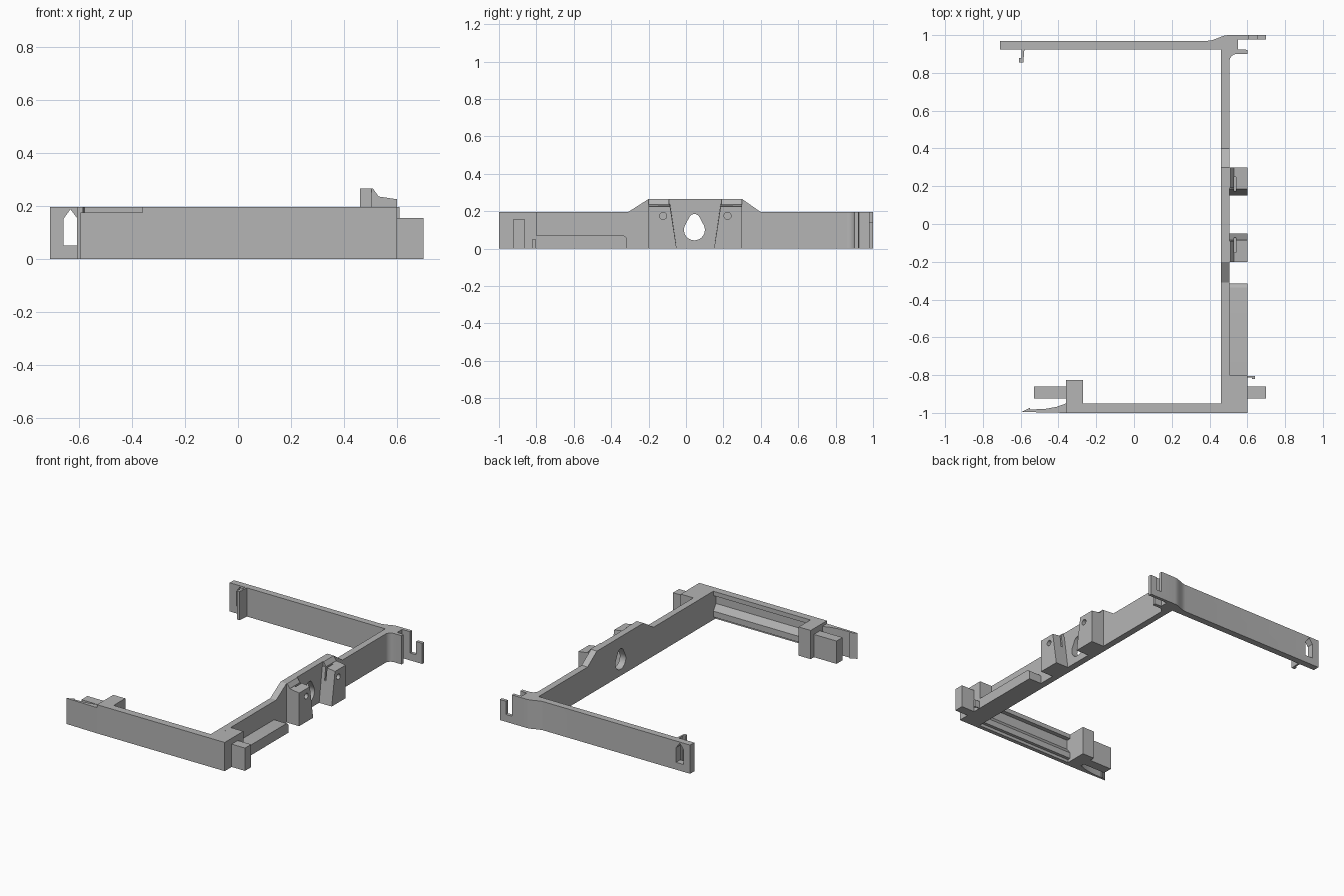
import bpy, bmesh, math
from mathutils import Vector

old = bpy.data.objects.get("Cube")
if old:
    bpy.data.objects.remove(old)

grey = bpy.data.materials.new("plain_grey")
grey.use_nodes = True
GREY = (0.46, 0.46, 0.46, 1)
grey.diffuse_color = GREY
grey.node_tree.nodes["Principled BSDF"].inputs["Base Color"].default_value = GREY


def prism(name, points, axis, lo, hi):
    """Extrude a 2D outline along an axis: x takes (y, z), y takes (x, z), z takes (x, y)."""
    place = {"x": lambda a, b, c: (c, a, b),
             "y": lambda a, b, c: (a, c, b),
             "z": lambda a, b, c: (a, b, c)}[axis]
    bm = bmesh.new()
    face = bm.faces.new([bm.verts.new(place(a, b, lo)) for a, b in points])
    out = bmesh.ops.extrude_face_region(bm, geom=[face])
    moved = [v for v in out["geom"] if isinstance(v, bmesh.types.BMVert)]
    bmesh.ops.translate(bm, verts=moved, vec=Vector(place(0, 0, hi - lo)))
    bmesh.ops.recalc_face_normals(bm, faces=bm.faces)
    mesh = bpy.data.meshes.new(name)
    bm.to_mesh(mesh)
    bm.free()
    mesh.materials.append(grey)
    obj = bpy.data.objects.new(name, mesh)
    bpy.context.collection.objects.link(obj)
    return obj


def box(name, x, y, z):
    outline = [(x[0], y[0]), (x[1], y[0]), (x[1], y[1]), (x[0], y[1])]
    return prism(name, outline, "z", *z)


def select(obj):
    bpy.ops.object.select_all(action="DESELECT")
    obj.select_set(True)
    bpy.context.view_layer.objects.active = obj


def cut(obj, cutter):
    mod = obj.modifiers.new("cut", "BOOLEAN")
    mod.operation = "DIFFERENCE"
    mod.solver = "EXACT"
    mod.object = cutter
    select(obj)
    bpy.ops.object.modifier_apply(modifier="cut")
    bpy.data.objects.remove(cutter)


def smooth(obj):
    select(obj)
    bpy.ops.object.shade_smooth_by_angle(angle=math.radians(30))


def arc(cx, cy, r, start, end, n=16):
    steps = [math.radians(start + (end - start) * i / n) for i in range(n + 1)]
    return [(cx + r * math.cos(t), cy + r * math.sin(t)) for t in steps]


H = 0.195

# Long spine with a raised middle and an egg-shaped opening
spine = prism("spine", [(-1, 0), (0.95, 0), (0.95, H), (0.4, H), (0.3, 0.265),
                        (-0.2, 0.265), (-0.31, H), (-1, H)], "x", 0.46, 0.505)
egg = arc(0.045, 0.1, 0.056, 155, 385) + arc(0.045, 0.155, 0.03, 25, 155)
cut(spine, prism("egg_cutter", egg, "x", 0.4, 0.55))
smooth(spine)

# Back arm flaring into a hooked end plate, with a filleted tab
flare = [(0.5 - 0.11 * t, 1 - 0.03 * (3 * t * t - 2 * t ** 3))
         for t in [i / 8 for i in range(9)]]
outline = [(-0.71, 0.925), (0.48, 0.925), (0.48, 0.86)]
outline += arc(0.545, 0.86, 0.04, 180, 90, 8)
outline += [(0.6, 0.9), (0.6, 0.922), (0.55, 0.925), (0.55, 0.978), (0.7, 0.978), (0.7, 1)]
outline += flare + [(-0.71, 0.97)]
back_arm = prism("back_arm", outline, "z", 0, H)
cut(back_arm, prism("hook_cutter", [(0.61, 0.3), (0.61, 0.05), (0.655, 0.05),
                                    (0.655, 0.14), (0.75, 0.14), (0.75, 0.3)], "y", 0.95, 1.1))
cut(back_arm, prism("window_cutter", [(-0.66, 0.05), (-0.605, 0.05), (-0.605, 0.15),
                                      (-0.633, 0.187), (-0.66, 0.15)], "y", 0.9, 1))
smooth(back_arm)

# Small latch inside the back arm
prism("back_latch", [(-0.595, 0.93), (-0.58, 0.93), (-0.586, 0.855),
                     (-0.608, 0.855), (-0.608, 0.878), (-0.595, 0.88)], "z", 0, H)

# Front arm: channel section with a top lip and a sloping ledge
prism("front_arm", [(-1, 0), (-0.972, 0), (-0.972, 0.02), (-0.95, 0.02), (-0.95, 0.06),
                    (-0.98, 0.1), (-0.98, 0.165), (-0.95, 0.165), (-0.95, H), (-1, H)],
      "x", -0.3, 0.48)

# Springy tongue, end block and peg
tongue = [(-0.595, -0.995), (-0.36, -1), (-0.36, -0.95), (-0.41, -0.968), (-0.47, -0.979),
          (-0.55, -0.982), (-0.55, -0.972)]
smooth(prism("front_tongue", tongue, "z", 0, 0.175))
box("end_block", (-0.36, -0.27), (-1, -0.825), (0, H))
box("end_peg", (-0.53, -0.35), (-0.925, -0.86), (0, 0.155))

# Corner block with its peg, catch and low side rail
box("corner_block", (0.46, 0.6), (-1, -0.8), (0, H))
box("corner_peg", (0.59, 0.7), (-0.925, -0.86), (0, 0.155))
prism("corner_catch", [(0.6, -0.805), (0.64, -0.805), (0.64, -0.82), (0.625, -0.82),
                       (0.625, -0.812), (0.6, -0.812)], "z", 0, 0.05)
rail = [(-0.81, 0), (-0.315, 0)] + arc(-0.34, 0.045, 0.025, 0, 90, 6) + [(-0.81, 0.07)]
smooth(prism("side_rail", rail, "x", 0.5, 0.6))

# Pair of mirrored lugs beside the opening, each with a slot and a pin hole
MID = 0.05
for name, s in (("front_lug", -1), ("rear_lug", 1)):
    sides = [(MID + s * d, z) for d, z in ((0.25, 0), (0.1, 0), (0.135, 0.24), (0.25, 0.24))]
    lug = prism(name, sides, "x", 0.5, 0.6)
    for v in lug.data.vertices:
        if v.co.z > 0.2 and v.co.x > 0.55:
            v.co.z = 0.225
    ys = sorted((MID + s * 0.2, MID + s * 0.1))
    cut(lug, box("slot_cutter", (0.53, 0.54), ys, (0.15, 0.3)))
    cut(lug, prism("pin_cutter", arc(MID + s * 0.172, 0.175, 0.019, 0, 345, 23),
                   "x", 0.56, 0.65))
    smooth(lug)
    # Sloping web joining the lug to the raised spine
    ys = sorted((MID + s * 0.25, MID + s * 0.14))
    prism(name + "_web", [(0.5, 0.2), (0.53, 0.2), (0.53, 0.237), (0.51, 0.265),
                          (0.5, 0.265)], "y", *ys)
